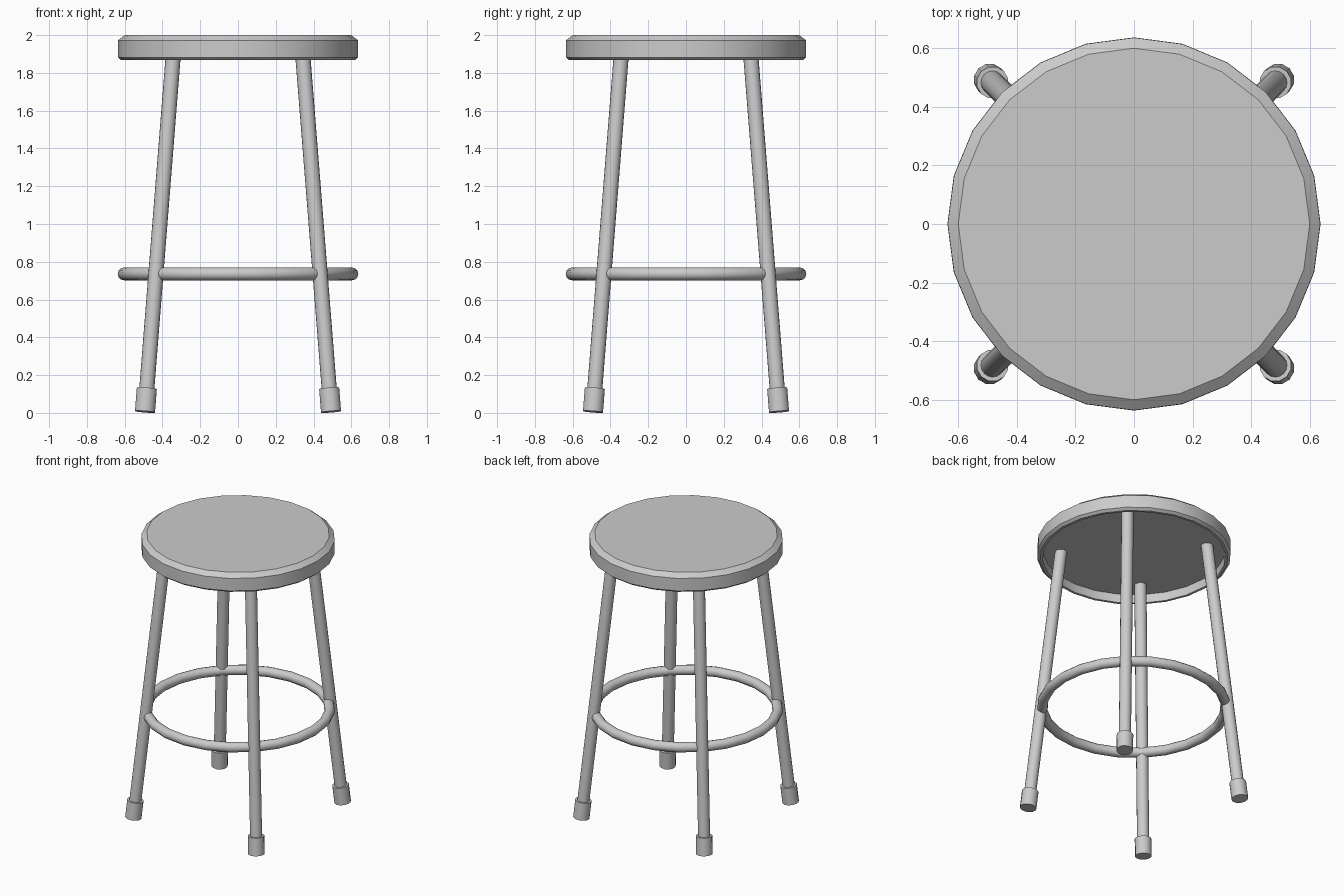
import bpy
import bmesh
import math
from mathutils import Matrix, Vector

cube = bpy.data.objects.get("Cube")
if cube:
    bpy.data.objects.remove(cube, do_unlink=True)

# Single painted-metal colour
grey = bpy.data.materials.new("light grey")
grey.use_nodes = True
grey.diffuse_color = (0.6, 0.6, 0.6, 1)
grey.node_tree.nodes["Principled BSDF"].inputs["Base Color"].default_value = (0.6, 0.6, 0.6, 1)


def finish(obj):
    obj.data.materials.append(grey)
    bpy.ops.object.select_all(action="DESELECT")
    obj.select_set(True)
    bpy.context.view_layer.objects.active = obj
    bpy.ops.object.shade_smooth_by_angle(angle=math.radians(32))


def lathe(name, profile, segments):
    """Turn a (radius, z) profile that starts and ends on the axis."""
    bm = bmesh.new()
    verts = [bm.verts.new((r, 0, z)) for r, z in profile]
    edges = [bm.edges.new(pair) for pair in zip(verts, verts[1:])]
    bmesh.ops.spin(bm, geom=verts + edges, cent=(0, 0, 0), axis=(0, 0, 1),
                   angle=2 * math.pi, steps=segments)
    bmesh.ops.remove_doubles(bm, verts=bm.verts, dist=0.0005)
    bmesh.ops.recalc_face_normals(bm, faces=bm.faces)
    mesh = bpy.data.meshes.new(name)
    bm.to_mesh(mesh)
    bm.free()
    obj = bpy.data.objects.new(name, mesh)
    bpy.context.collection.objects.link(obj)
    finish(obj)
    return obj


def rod(name, start, end, radius, sides):
    """Capped cylinder between two points."""
    axis = end - start
    bpy.ops.mesh.primitive_cylinder_add(vertices=sides, radius=radius, depth=axis.length)
    obj = bpy.context.object
    obj.name = name
    turn = axis.to_track_quat("Z", "Y").to_matrix().to_4x4()
    obj.data.transform(Matrix.Translation((start + end) / 2) @ turn)
    finish(obj)


# Round seat with bevelled edges and a recessed underside
lathe("seat", [(0, 2.0), (0.6, 2.0), (0.636, 1.972), (0.636, 1.882),
               (0.618, 1.867), (0.6, 1.867), (0.6, 1.93), (0, 1.93)], 24)

# Circular footrest
bpy.ops.mesh.primitive_torus_add(major_radius=0.603, minor_radius=0.034,
                                 major_segments=24, minor_segments=12,
                                 location=(0, 0, 0.736))
bpy.context.object.name = "footrest_ring"
finish(bpy.context.object)

# Splayed legs with rubber feet
for side, sx in (("left", 1), ("right", -1)):
    for end, sy in (("front", -1), ("back", 1)):
        def on_leg(z):
            spread = 0.493 - 0.0793 * z
            return Vector((sx * spread, sy * spread, z))
        rod(f"{end}_{side}_leg", on_leg(0.03), on_leg(1.935), 0.04, 16)
        rod(f"{end}_{side}_foot", on_leg(0.006), on_leg(0.13), 0.055, 12)
